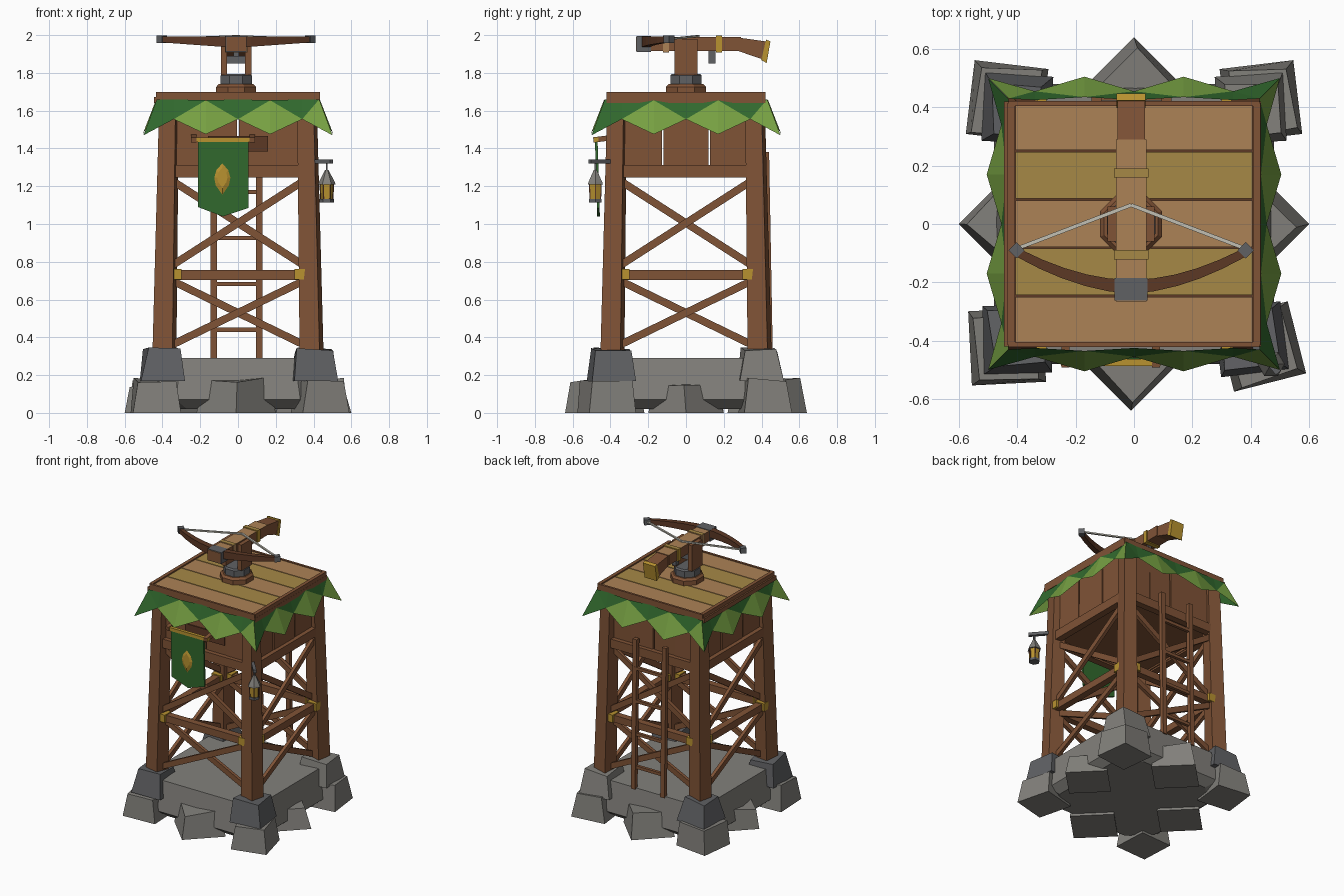
import bpy, bmesh, random
from math import pi, sin, cos, sqrt
from mathutils import Vector, Matrix

random.seed(4)
if "Cube" in bpy.data.objects:
    bpy.data.objects.remove(bpy.data.objects["Cube"])


def material(name, r, g, b):
    lin = [((c / 255 + 0.055) / 1.055) ** 2.4 for c in (r, g, b)]
    m = bpy.data.materials.new(name)
    m.use_nodes = True
    m.diffuse_color = (*lin, 1)
    m.node_tree.nodes["Principled BSDF"].inputs["Base Color"].default_value = (*lin, 1)
    return m


WOOD = material("brown wood", 128, 83, 54)
TAN = material("tan plank", 172, 130, 86)
OCHRE = material("ochre plank", 166, 136, 70)
DARK = material("dark wood", 92, 56, 37)
STONE = material("grey stone", 130, 128, 123)
IRON = material("dark iron and stone", 96, 97, 100)
LEAF = material("leaf green", 118, 160, 66)
CLOTH = material("deep green", 50, 106, 46)
GOLD = material("gold", 184, 146, 48)
STRING = material("pale string", 195, 192, 180)


def build(name, verts, faces, mats):
    me = bpy.data.meshes.new(name)
    bm = bmesh.new()
    vs = [bm.verts.new(v) for v in verts]
    for f in faces:
        bm.faces.new([vs[i] for i in f])
    bmesh.ops.recalc_face_normals(bm, faces=bm.faces)
    bm.to_mesh(me)
    bm.free()
    for m in mats:
        me.materials.append(m)
    ob = bpy.data.objects.new(name, me)
    bpy.context.collection.objects.link(ob)
    return ob


def loft(name, rings, mat, top=None):
    """Join rings of points into a closed solid; top recolours upward faces."""
    n = len(rings[0])
    faces = [list(range(n)), [n * (len(rings) - 1) + i for i in range(n)]]
    for k in range(len(rings) - 1):
        for i in range(n):
            j = (i + 1) % n
            faces.append([k * n + i, k * n + j, k * n + n + j, k * n + n + i])
    ob = build(name, [p for r in rings for p in r], faces, [mat] + ([top] if top else []))
    if top:
        for p in ob.data.polygons:
            p.material_index = int(p.normal.z > 0.8)


def ngon(n, r, z, x=0, y=0, rot=0):
    return [Vector((x + r * cos(rot + 2 * pi * i / n), y + r * sin(rot + 2 * pi * i / n), z)) for i in range(n)]


def box(name, x, y, z, mat, top=None):
    loft(name, [[(x[0], y[0], h), (x[1], y[0], h), (x[1], y[1], h), (x[0], y[1], h)] for h in z], mat, top)


def beam(name, p, q, wide, thick, normal, mat):
    """Straight bar from p to q, thick along the normal."""
    p, q, n = Vector(p), Vector(q), Vector(normal)
    a = (q - p).normalized().cross(n).normalized() * wide / 2
    b = n.normalized() * thick / 2
    loft(name, [[c - a - b, c + a - b, c + a + b, c - a + b] for c in (p, q)], mat)


def rock(name, x, y, r, z0, z1, rot, mat, taper=0.85):
    rings = [ngon(4, r, z0, x, y, rot), ngon(4, r * taper, z1, x, y, rot)]
    for p in rings[1]:
        p += Vector([random.uniform(-0.014, 0.014) for _ in range(3)])
    loft(name, rings, mat)


# Stone foundation with boulders around it
def slab_ring(w, z, c=0.15):
    pts = [(w, -w + c), (w, w - c), (w - c, w), (c - w, w), (-w, w - c), (-w, c - w), (c - w, -w), (w - c, -w)]
    return [(x, y, z) for x, y in pts]


loft("stone_slab", [slab_ring(0.42, 0.02), slab_ring(0.48, 0.07), slab_ring(0.45, 0.29)], STONE)
for k in range(4):
    a = k * pi / 2
    d, r, h = ((0.40, 0.20, 0.15), (0.43, 0.21, 0.175))[k % 2]
    rock("side_boulder", d * cos(a) - 0.01 * (k == 3), d * sin(a), r, 0, h, a, STONE, 0.82)
    sx, sy = (1, 1, -1, -1)[k], (1, -1, 1, -1)[k]
    turn = (0.12, 0.25, -0.12, 0.05)[k]
    rock("corner_boulder", sx * 0.435, sy * 0.42, 0.18, 0, 0.175, pi / 4 + turn, STONE, 0.86)
    rock("footing_stone", sx * 0.4, sy * 0.395, 0.165, 0.17, 0.335, pi / 4 + turn / 2, STONE if k == 0 else IRON, 0.76)

# Four tapered legs, each slightly twisted
for sx in (-1, 1):
    for sy in (-1, 1):
        loft("leg", [ngon(4, w * sqrt(2), z, sx * c, sy * c, pi / 4 - 0.2)
                     for w, z, c in ((0.054, 0.29, 0.39), (0.044, 1.65, 0.365))], WOOD)

# Braces, walls and leaf trim, repeated on each side
for k in range(4):
    R = Matrix.Rotation(k * pi / 2, 3, 'Z')
    n = R @ Vector((0, -1, 0))

    def at(x, y, z):
        return R @ Vector((x, y, z))

    for z, h in ((0.73, 0.052), (1.28, 0.065)):
        beam("cross_beam", at(-0.37, -0.385, z), at(0.37, -0.385, z), h, 0.05, n, WOOD)
    for s in (-1, 1):
        beam("beam_bracket", at(s * 0.3, -0.39, 0.735), at(s * 0.357, -0.39, 0.735), 0.056, 0.075, n, GOLD)
        for z0, z1 in ((0.36, 0.7), (0.78, 1.23)):
            beam("diagonal_brace", at(-s * 0.35, -0.375 - s * 0.012, z0), at(s * 0.35, -0.375 - s * 0.012, z1),
                 0.04, 0.024, n, WOOD)
    count = 3 if k % 2 else 4
    w = 0.74 / count
    for i in range(count):
        # Outer planks of the four-plank walls overlap the inner pair
        x = -0.37 + w * (i + 0.5)
        if count == 4 and i in (0, 3):
            x *= 0.95
        beam("wall_plank", at(x, -0.365 - 0.004 * (i % 2), 1.26), at(x, -0.365, 1.66), w - 0.01, 0.025, n, WOOD)

    # Hanging leaves: light kites with deep green gaps, two-tone at the corners
    verts, faces, tint = [], [], []

    def tri(colour, *pts):
        faces.append(list(range(len(verts), len(verts) + 3)))
        verts.extend(at(*p) for p in pts)
        tint.append(colour)

    for c in (-0.17, 0.17):
        peak, tip = (c, -0.435, 1.655), (c, -0.505, 1.475)
        for s in (-1, 1):
            valley = (c + s * 0.17, -0.455, 1.555)
            tri(0, peak, valley, tip)
            tri(1, peak, (c + s * 0.17, -0.425, 1.66), valley)
    for s in (-1, 1):
        valley, top = (s * 0.34, -0.455, 1.555), (s * 0.43, -0.43, 1.66)
        tri(int(s < 0), top, valley, (s * 0.5, -0.5, 1.47))
        tri(1, top, (s * 0.34, -0.425, 1.66), valley)
    leaves = build("leaf_trim", verts, faces, [LEAF, CLOTH])
    for p, t in zip(leaves.data.polygons, tint):
        p.material_index = t

# Floor, planked roof and its edge
box("cabin_floor", (-0.35, 0.35), (-0.35, 0.35), (1.27, 1.3), WOOD)
box("roof_base", (-0.445, 0.435), (-0.42, 0.42), (1.64, 1.672), WOOD)
for s in (-1, 1):
    box("side_rim", (s * 0.421 - 0.013, s * 0.421 + 0.013), (-0.415, 0.415), (1.66, 1.7), WOOD)
    box("end_rim", (-0.43, 0.43), (s * 0.413 - 0.008, s * 0.413 + 0.008), (1.66, 1.698), WOOD)
box("plank_shadow_gap", (-0.408, 0.408), (-0.406, 0.406), (1.67, 1.676), DARK)
for i in range(5):
    y = -0.412 + i * 0.1655
    box("roof_plank", (-0.406, 0.406), (y + 0.003, y + 0.162), (1.67, 1.692), TAN if i % 2 == 0 else OCHRE)

# Ladder at the back
for s in (-1, 1):
    beam("ladder_rail", (s * 0.12 - 0.008, 0.445, 0.28), (s * 0.12 - 0.008, 0.425, 1.38), 0.034, 0.03, (0, 1, 0), WOOD)
for i in range(4):
    z = 0.44 + i * 0.243
    beam("ladder_rung", (-0.12, 0.435, z), (0.11, 0.435, z), 0.022, 0.022, (0, 1, 0), WOOD)

# Shuttered hatch and banner on its rod
box("front_hatch", (-0.16, 0.16), (-0.389, -0.381), (1.385, 1.465), DARK)
for x in (-0.235, 0.075):
    beam("banner_support", (x, -0.37, 1.46), (x, -0.49, 1.445), 0.028, 0.028, (1, 0, 0), WOOD)
beam("banner_rod", (-0.25, -0.475, 1.445), (0.09, -0.475, 1.445), 0.024, 0.024, (0, 1, 0), GOLD)
cloth = [(-0.213, 1.44), (0.055, 1.44), (0.055, 1.085), (-0.08, 1.04), (-0.213, 1.09)]
loft("banner_cloth", [[(x, y + (1.44 - z) * 0.03, z) for x, z in cloth] for y in (-0.468, -0.482)], CLOTH)
emblem = [(0, 0.09), (0.035, 0.045), (0.045, 0), (0.035, -0.04), (0, -0.09),
          (-0.035, -0.04), (-0.045, 0), (-0.035, 0.045)]
loft("banner_emblem", [[(-0.083 + x * f, y, 1.245 + z * f) for x, z in emblem]
                       for y, f in ((-0.475, 1), (-0.484, 0.6))], GOLD)

# Lantern on a corner bracket
LX, LY = 0.47, -0.48
beam("lantern_arm", (0.39, -0.39, 1.33), (0.495, -0.51, 1.33), 0.022, 0.022, (0, 0, 1), IRON)
beam("lantern_hook", (LX, LY, 1.27), (LX, LY, 1.33), 0.01, 0.01, (1, 0, 0), IRON)
loft("lantern_glass", [ngon(6, r, z, LX, LY) for r, z in ((0.032, 1.13), (0.036, 1.215))], GOLD)
loft("lantern_foot", [ngon(6, 0.038, z, LX, LY) for z in (1.115, 1.133)], IRON)
loft("lantern_roof", [ngon(6, r, z, LX, LY) for r, z in ((0.047, 1.208), (0.042, 1.222), (0.01, 1.285))], STONE)
for p, q in zip(ngon(6, 0.032, 1.13, LX, LY), ngon(6, 0.036, 1.215, LX, LY)):
    beam("lantern_post", p, q, 0.006, 0.006, (1, 0, 0), DARK)

# Crossbow turret
CX = -0.01
loft("turret_base", [ngon(8, r, z, CX, 0, pi / 8) for r, z in ((0.115, 1.685), (0.115, 1.725), (0.1, 1.74))], WOOD)
loft("turret_ring", [ngon(8, r, z, CX, 0, pi / 8) for r, z in ((0.09, 1.735), (0.09, 1.785), (0.08, 1.795))], IRON)
for s in (-1, 1):
    x = CX + s * 0.064
    box("yoke_cheek", (x - 0.017, x + 0.017), (-0.06, 0.06), (1.79, 1.98), WOOD)
box("yoke_pin", (CX - 0.05, CX + 0.05), (-0.03, 0.03), (1.85, 1.89), IRON)
box("stock", (CX - 0.052, CX + 0.052), (-0.266, 0.29), (1.915, 1.99), WOOD, TAN)
box("nose_sleeve", (CX - 0.056, CX + 0.056), (-0.262, -0.185), (1.91, 1.994), IRON)
for y, mat in ((-0.105, TAN), (0.175, GOLD)):
    box("stock_band", (CX - 0.059, CX + 0.059), (y - 0.016, y + 0.016), (1.908, 1.997), mat, OCHRE)
box("trigger", (CX - 0.015, CX + 0.015), (0.12, 0.155), (1.85, 1.92), IRON)


def tail(name, profile, half, mat):
    loft(name, [[(CX + s * half, y, z) for y, z in profile] for s in (-1, 1)], mat)


tail("stock_tail", [(0.27, 1.988), (0.427, 1.966), (0.405, 1.872), (0.27, 1.918)], 0.047, WOOD)
tail("tail_cap", [(0.424, 1.976), (0.447, 1.967), (0.427, 1.852), (0.398, 1.868)], 0.05, GOLD)

# Curved bow limbs, tips and string
rings = []
for i in range(11):
    t = -1 + i / 5
    x, y, h = CX + 0.385 * t, -0.215 + 0.115 * abs(t) ** 1.8, 0.03 - 0.014 * abs(t)
    rings.append([(x - a * t * 0.5, y + a, 1.963 + 0.014 * abs(t) + b)
                  for a, b in ((-h * 0.8, -h), (h * 0.8, -h), (h * 0.8, h), (-h * 0.8, h))])
loft("bow", rings, DARK)
for s in (-1, 1):
    x = CX + s * 0.393
    loft("bow_tip", [ngon(4, 0.028, z, x, -0.09) for z in (1.958, 1.998)], IRON)
    beam("bow_string", (x, -0.085, 1.98), (CX, 0.065, 1.995), 0.013, 0.01, (0, 0, 1), STRING)
